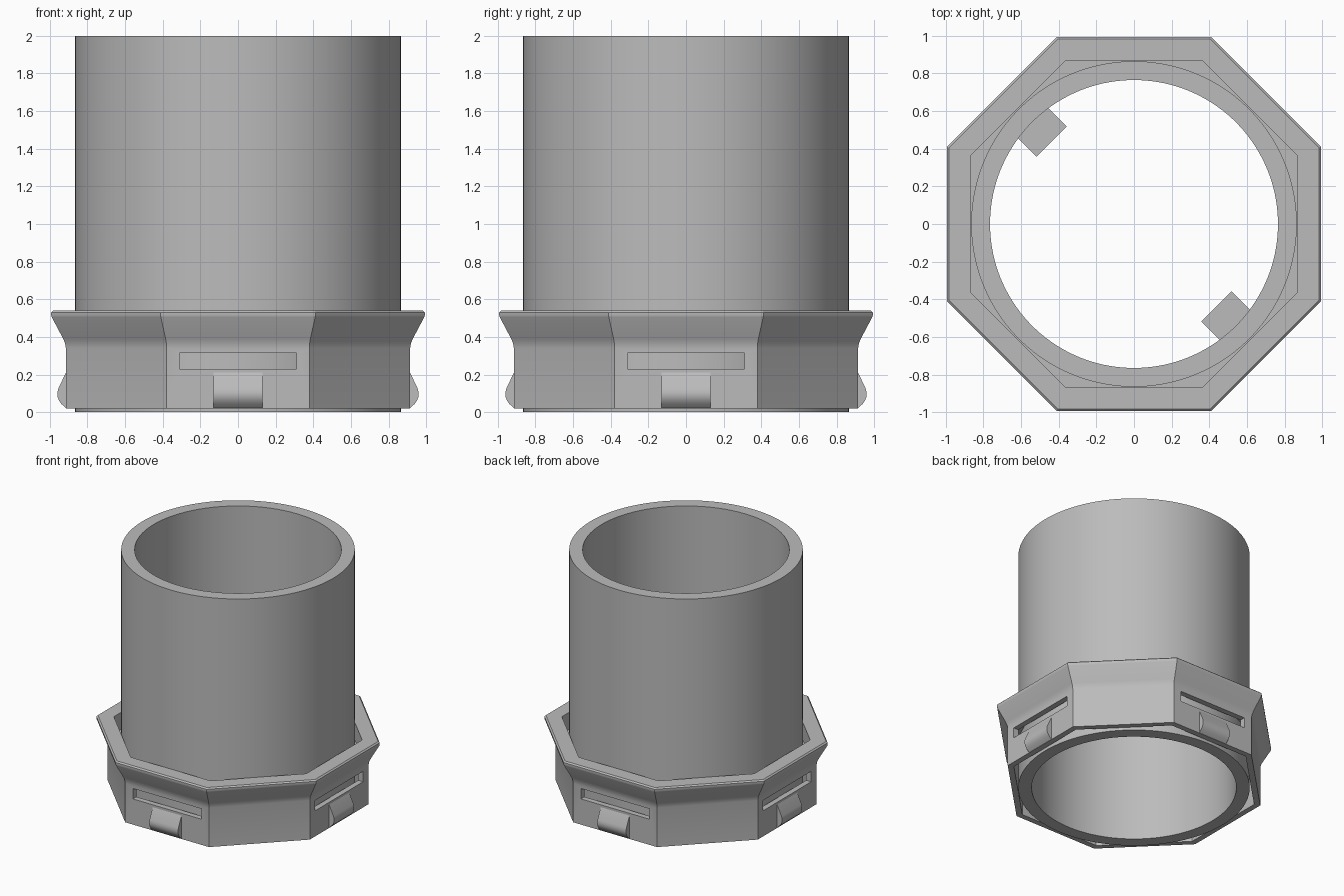
import bpy, bmesh, math
from mathutils import Matrix

if "Cube" in bpy.data.objects:
    bpy.data.objects.remove(bpy.data.objects["Cube"])

grey = bpy.data.materials.new("light grey")
grey.diffuse_color = (0.5, 0.5, 0.5, 1)
grey.use_nodes = True
grey.node_tree.nodes["Principled BSDF"].inputs["Base Color"].default_value = grey.diffuse_color


def finish(bm, name, smooth=True):
    bmesh.ops.recalc_face_normals(bm, faces=bm.faces)
    me = bpy.data.meshes.new(name)
    bm.to_mesh(me)
    bm.free()
    ob = bpy.data.objects.new(name, me)
    bpy.context.collection.objects.link(ob)
    me.materials.append(grey)
    if smooth:
        bpy.ops.object.select_all(action='DESELECT')
        ob.select_set(True)
        bpy.context.view_layer.objects.active = ob
        bpy.ops.object.shade_smooth_by_angle(angle=math.radians(25))
    return ob


def lathe(name, profile, sides):
    """Closed (radius, z) profile turned about z; radii are measured to the flats."""
    bm = bmesh.new()
    k = 1 / math.cos(math.pi / sides)
    rings = []
    for i in range(sides):
        a = 2 * math.pi * (i + 0.5) / sides
        rings.append([bm.verts.new((r * k * math.cos(a), r * k * math.sin(a), z))
                      for r, z in profile])
    n = len(profile)
    for i in range(sides):
        p, q = rings[i], rings[(i + 1) % sides]
        for j in range(n):
            bm.faces.new((p[j], q[j], q[(j + 1) % n], p[(j + 1) % n]))
    return finish(bm, name)


def box(name, size, centre, angle):
    bm = bmesh.new()
    m = (Matrix.Rotation(angle, 4, 'Z') @ Matrix.Translation(centre)
         @ Matrix.Diagonal((*size, 1)))
    bmesh.ops.create_cube(bm, size=1, matrix=m)
    return finish(bm, name, False)


# Open tube
lathe("tube", [(0.865, 0), (0.865, 2), (0.765, 2), (0.765, 0)], 128)

# Octagonal collar with a flared upper rim
collar = lathe("collar", [
    (0.87, 0.02), (0.915, 0.02), (0.915, 0.34), (0.919, 0.365), (0.929, 0.39),
    (0.99, 0.505), (0.993, 0.515), (0.993, 0.53), (0.982, 0.54), (0.87, 0.54)], 8)

# Thin web closing the corners between collar and tube
bm = bmesh.new()
outer, inner = [], []
for i in range(64):
    a = 2 * math.pi * i / 64
    off = (a + math.pi / 8) % (math.pi / 4) - math.pi / 8
    for lst, r in ((outer, 0.872 / math.cos(off)), (inner, 0.86)):
        lst.append([bm.verts.new((r * math.cos(a), r * math.sin(a), z))
                    for z in (0.37, 0.40)])
for i in range(64):
    j = (i + 1) % 64
    for z in (0, 1):
        bm.faces.new((outer[i][z], outer[j][z], inner[j][z], inner[i][z]))
finish(bm, "corner_web", False)

# Slots and snap tabs on the four main flats
tab_profile = [(0.90, 0.21), (0.915, 0.21), (0.955, 0.125), (0.96, 0.105),
               (0.96, 0.085), (0.953, 0.065), (0.94, 0.045), (0.915, 0.022), (0.90, 0.022)]
for i in range(4):
    turn = i * math.pi / 2
    cutter = box("slot_cutter", (0.12, 0.62, 0.085), (0.90, 0, 0.272), turn)
    cutter.hide_render = True
    cutter.hide_viewport = True
    mod = collar.modifiers.new("slot", 'BOOLEAN')
    mod.object = cutter
    mod.solver = 'EXACT'

    bm = bmesh.new()
    face = bm.faces.new([bm.verts.new((r, -0.13, z)) for r, z in tab_profile])
    ext = bmesh.ops.extrude_face_region(bm, geom=[face])["geom"]
    bmesh.ops.translate(bm, vec=(0, 0.26, 0),
                        verts=[v for v in ext if isinstance(v, bmesh.types.BMVert)])
    bmesh.ops.rotate(bm, verts=bm.verts, matrix=Matrix.Rotation(turn, 3, 'Z'))
    finish(bm, "snap_tab")

# Two opposed lugs inside the tube
for a in (math.radians(135), math.radians(-45)):
    box("inner_lug", (0.17, 0.226, 0.226), (0.705, 0, 0.75), a)
